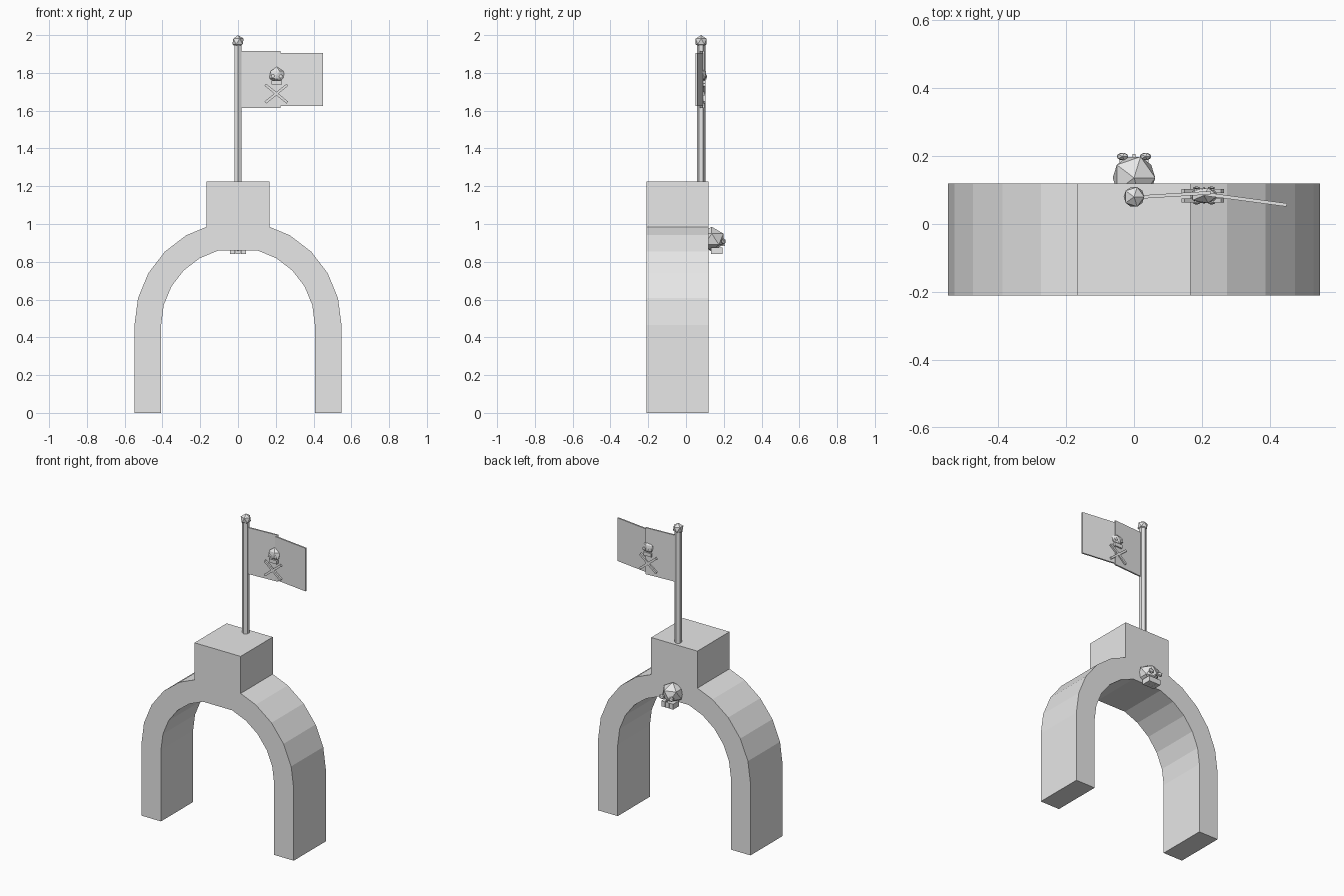
import bpy, bmesh, math
from mathutils import Matrix, Vector

old = bpy.data.objects.get("Cube")
if old:
    bpy.data.objects.remove(old)

grey = bpy.data.materials.new("plain_grey")
grey.use_nodes = True
GREY = (0.8, 0.8, 0.8, 1)
grey.diffuse_color = GREY
grey.node_tree.nodes["Principled BSDF"].inputs["Base Color"].default_value = GREY


def finish(name, bm):
    bmesh.ops.recalc_face_normals(bm, faces=bm.faces[:])
    mesh = bpy.data.meshes.new(name)
    bm.to_mesh(mesh)
    bm.free()
    mesh.materials.append(grey)
    obj = bpy.data.objects.new(name, mesh)
    bpy.context.collection.objects.link(obj)
    return obj


def box(name, centre, size, turn=0):
    bm = bmesh.new()
    m = Matrix.Translation(centre) @ Matrix.Rotation(turn, 4, 'Y') @ Matrix.Diagonal((*size, 1))
    bmesh.ops.create_cube(bm, size=1, matrix=m)
    return finish(name, bm)


def ball(name, centre, radii):
    bm = bmesh.new()
    m = Matrix.Translation(centre) @ Matrix.Diagonal((*radii, 1))
    bmesh.ops.create_icosphere(bm, subdivisions=1, radius=1, matrix=m)
    return finish(name, bm)


def extrude(name, outline, shift):
    bm = bmesh.new()
    face = bm.faces.new([bm.verts.new(p) for p in outline])
    out = bmesh.ops.extrude_face_region(bm, geom=[face], use_keep_orig=True)
    verts = [v for v in out["geom"] if isinstance(v, bmesh.types.BMVert)]
    bmesh.ops.translate(bm, verts=verts, vec=shift)
    return finish(name, bm)


# Arch with the square block on its crown, as one outline
FRONT, BACK, SPRING = -0.21, 0.12, 0.466


def arc(radius, degrees):
    return [(radius * math.cos(math.radians(a)), SPRING + radius * math.sin(math.radians(a)))
            for a in degrees]


half_out = [(0.548, 0)] + arc(0.548, range(0, 61, 15)) + [(0.166, 0.985), (0.166, 1.226)]
half_in = [(0.407, 0)] + arc(0.407, range(0, 76, 15))
outline = half_out + [(-x, z) for x, z in reversed(half_out)]
outline += [(-x, z) for x, z in half_in] + list(reversed(half_in))
extrude("arch", [(x, FRONT, z) for x, z in outline], (0, BACK - FRONT, 0))

# Flagpole and knob
POLE_Y = 0.08
bm = bmesh.new()
bmesh.ops.create_cone(bm, cap_ends=True, segments=6, radius1=0.022, radius2=0.022, depth=0.74,
                      matrix=Matrix.Translation((0, POLE_Y, 1.58)))
finish("flagpole", bm)
ball("pole_knob", (0, POLE_Y, 1.966), (0.034, 0.034, 0.034))


# Two flag panels, bent away from each other
def panel(name, start, end, low, high):
    a, b = Vector((*start, 0)), Vector((*end, 0))
    side = (b - a).cross(Vector((0, 0, 1))).normalized() * 0.005
    outline = [(p.x, p.y, low) for p in (a + side, b + side, b - side, a - side)]
    extrude(name, outline, (0, 0, high - low))


panel("flag_inner", (0.01, 0.079), (0.225, 0.092), 1.614, 1.916)
panel("flag_outer", (0.21, 0.088), (0.45, 0.056), 1.625, 1.905)


# Skull: cranium, eyes, nose and a row of teeth
def skull(name, centre, s, depth, facing):
    def at(x, y, z):
        return (centre[0] + x * s, centre[1] + y * depth * facing, centre[2] + z * s)

    ball(name + "_cranium", at(0, 0, 0), (s, depth, s * 0.93))
    for side, label in ((1, "left"), (-1, "right")):
        ball(f"{name}_{label}_eye", at(side * 0.48, 0.86, -0.18), (s * 0.27, depth * 0.17, s * 0.25))
    box(name + "_nose", at(0, 0.87, -0.45), (s * 0.12, depth * 0.2, s * 0.14))
    for i in (-1, 0, 1):
        box(f"{name}_tooth_{i + 2}", at(i * 0.41, 0.36, -0.89), (s * 0.4, depth * 0.84, s * 0.5))


skull("keystone_skull", (0, 0.136, 0.92), 0.07, 0.073, 1)

# Emblem on both sides of the flag
for facing, label in ((-1, "front"), (1, "back")):
    skull(f"flag_{label}_skull", (0.206, 0.084, 1.79), 0.046, 0.026, facing)
    for turn in (1, -1):
        box(f"flag_{label}_bone_{'a' if turn > 0 else 'b'}", (0.203, 0.083 + facing * 0.014, 1.69),
            (0.15, 0.012, 0.014), turn * math.radians(39))
